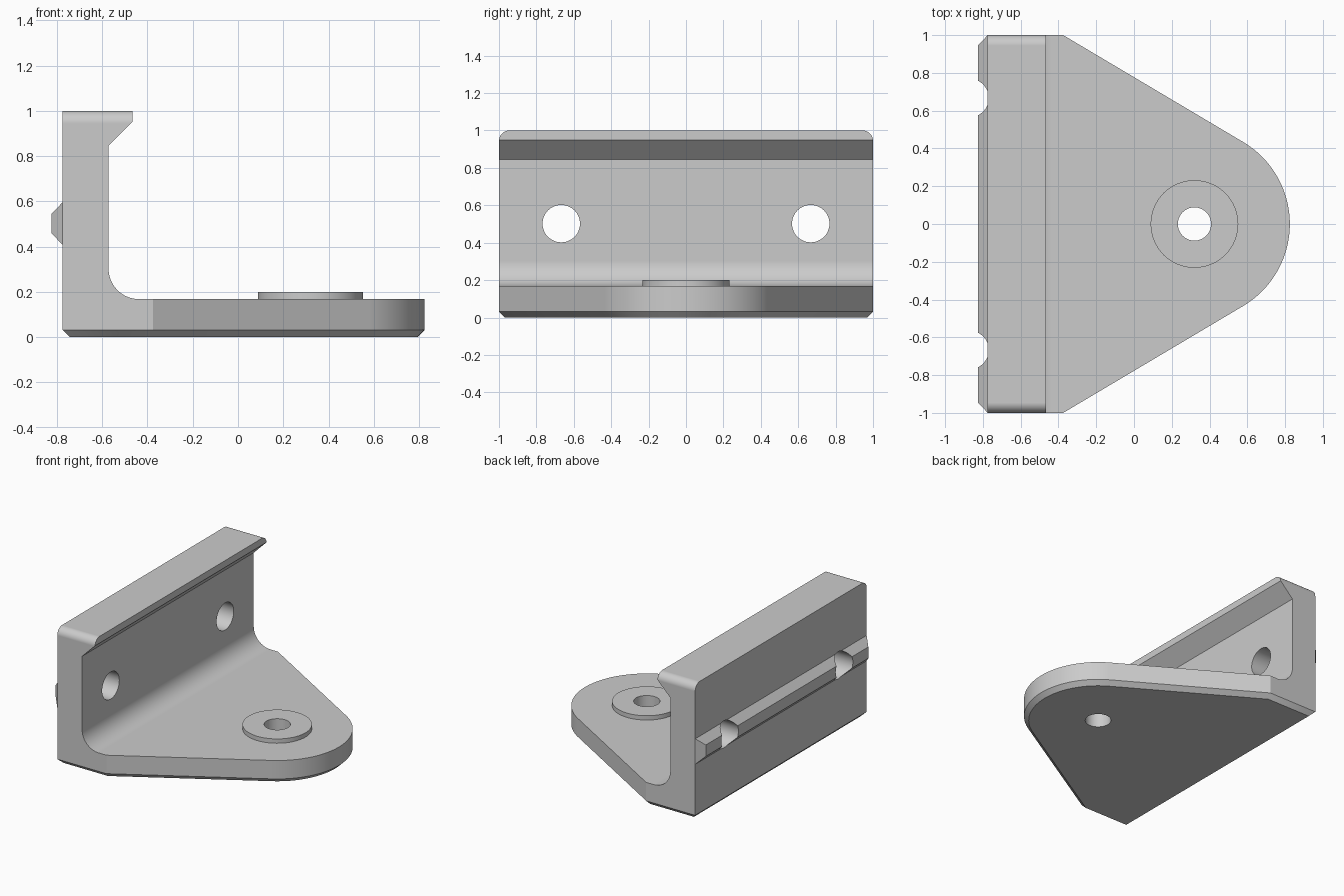
import bpy, bmesh
from math import sin, cos, pi, radians
from mathutils import Vector

default = bpy.data.objects.get("Cube")
if default:
    bpy.data.objects.remove(default, do_unlink=True)

grey = bpy.data.materials.new("plain_grey")
grey.use_nodes = True
grey.diffuse_color = (0.6, 0.6, 0.6, 1)
grey.node_tree.nodes["Principled BSDF"].inputs["Base Color"].default_value = (0.6, 0.6, 0.6, 1)


def arc(cx, cy, r, start, end, steps):
    angles = [radians(start + (end - start) * i / steps) for i in range(steps + 1)]
    return [(cx + r * cos(a), cy + r * sin(a)) for a in angles]


def loft(name, loops, edit=None):
    """Closed solid through equal-length loops of points."""
    bm = bmesh.new()
    rings = [[bm.verts.new(p) for p in loop] for loop in loops]
    n = len(rings[0])
    for a, b in zip(rings, rings[1:]):
        for i in range(n):
            j = (i + 1) % n
            bm.faces.new((a[i], a[j], b[j], b[i]))
    bm.faces.new(rings[0][::-1])
    bm.faces.new(rings[-1])
    bmesh.ops.recalc_face_normals(bm, faces=bm.faces)
    if edit:
        edit(bm)
    mesh = bpy.data.meshes.new(name)
    bm.to_mesh(mesh)
    bm.free()
    mesh.materials.append(grey)
    obj = bpy.data.objects.new(name, mesh)
    bpy.context.collection.objects.link(obj)
    return obj


def combine(target, tool, operation):
    """Apply a boolean and drop the tool."""
    mod = target.modifiers.new(operation.lower(), 'BOOLEAN')
    mod.operation, mod.object, mod.solver = operation, tool, 'EXACT'
    bpy.context.view_layer.objects.active = target
    bpy.ops.object.modifier_apply(modifier=mod.name)
    bpy.data.objects.remove(tool, do_unlink=True)


def edge_bevels(bm):
    # chamfer round the foot, rounded corners at the top ends
    foot = [e for e in bm.edges if all(v.co.z < 0.01 for v in e.verts)]
    bmesh.ops.bevel(bm, geom=foot, offset=0.032, segments=1, affect='EDGES')
    ends = [e for e in bm.edges if all(v.co.z > 0.99 and abs(v.co.y) > 0.99 for v in e.verts)
            and abs(e.verts[0].co.y - e.verts[1].co.y) < 0.01]
    bmesh.ops.bevel(bm, geom=ends, offset=0.055, segments=10, profile=0.5, affect='EDGES')


# Plan outline: straight back, tapered sides, round nose
BACK, NOSE_X = -0.775, 0.32
plan = [(BACK, -1), (-0.375, -1)] + arc(NOSE_X, 0, 0.505, -59, 59, 48) + [(-0.375, 1), (BACK, 1)]
bracket = loft("bracket", [[(x, y, z) for x, y in plan] for z in (0, 1)], edge_bevels)

# Side profile: plate, inner fillet, wall and hooked lip
profile = [(-1, -0.2), (1, -0.2), (1, 0.168)]
profile += arc(-0.437, 0.303, 0.135, 270, 180, 16)
profile += [(-0.572, 0.845), (-0.467, 0.95), (-0.467, 1.2), (-1, 1.2)]
side = loft("side_profile", [[(x, y, z) for x, z in profile] for y in (-1.2, 1.2)])
combine(bracket, side, 'INTERSECT')

# Back rib with sloping sides and ends
rib_loops = [[(x, sy * hy, 0.502 + sz * hz) for sy, sz in ((-1, -1), (1, -1), (1, 1), (-1, 1))]
             for x, hy, hz in ((-0.74, 0.95, 0.08), (BACK, 0.999, 0.094), (-0.825, 0.947, 0.042))]
combine(bracket, loft("back_rib", rib_loops), 'UNION')

# Raised boss
boss = [[(x, y, z) for x, y in arc(NOSE_X, 0, 0.232, 0, 354.375, 63)] for z in (0.1, 0.2)]
combine(bracket, loft("boss", boss), 'UNION')

# Pivot hole and two wall holes
hole = [[(x, y, z) for x, y in arc(NOSE_X, 0, 0.088, 0, 352.5, 47)] for z in (-0.2, 0.4)]
combine(bracket, loft("pivot_hole", hole), 'DIFFERENCE')
for side_y in (-0.667, 0.667):
    hole = [[(x, y, z) for y, z in arc(side_y, 0.502, 0.1, 0, 352.5, 47)] for x in (-1, -0.3)]
    combine(bracket, loft("wall_hole", hole), 'DIFFERENCE')

# Smooth curves with sharp edges kept
bpy.ops.object.select_all(action='DESELECT')
bracket.select_set(True)
bpy.context.view_layer.objects.active = bracket
bpy.ops.object.shade_smooth_by_angle(angle=radians(25))
weighted = bracket.modifiers.new("even_normals", 'WEIGHTED_NORMAL')
weighted.keep_sharp = True
